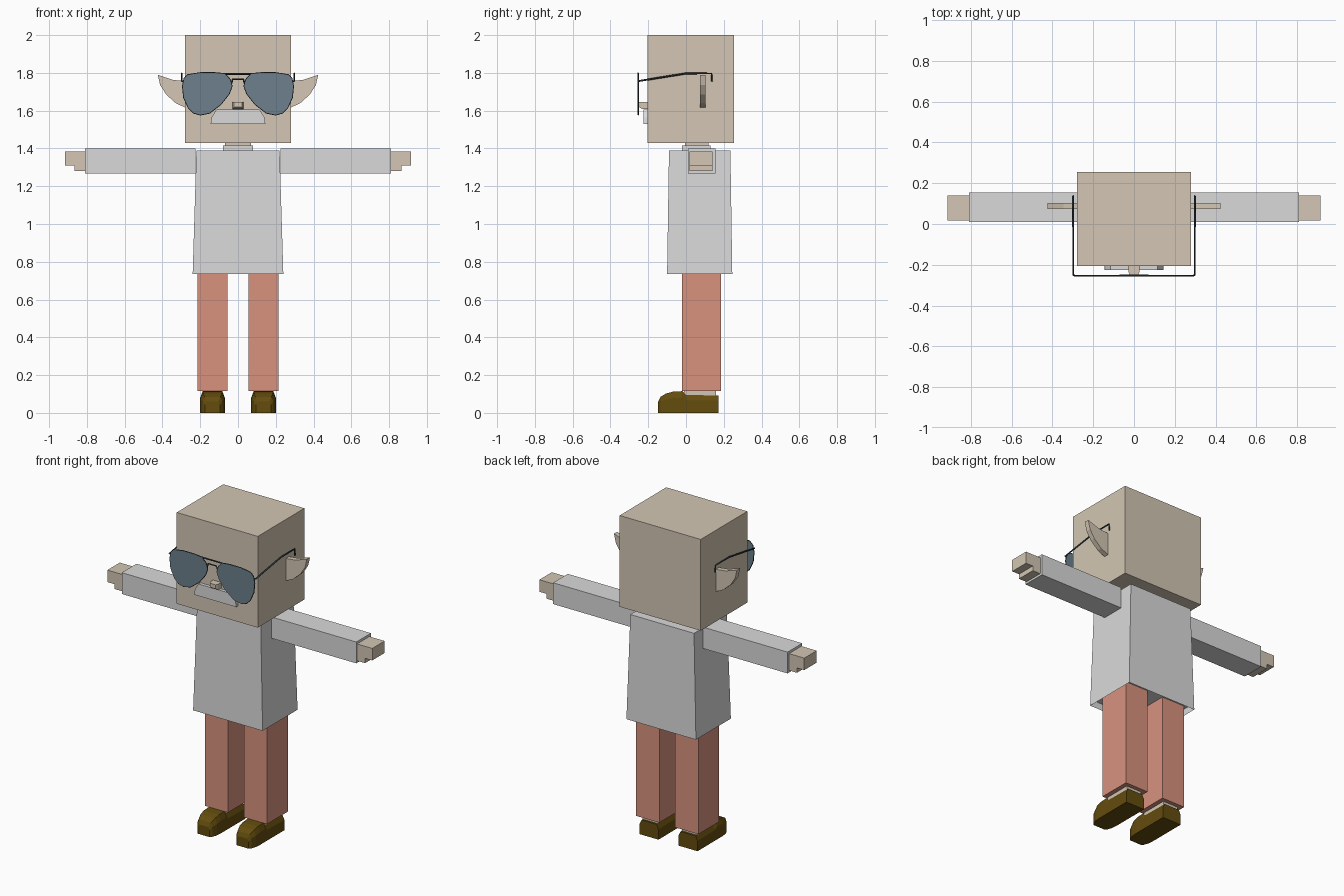
import bpy, bmesh
from mathutils import Vector

cube = bpy.data.objects.get("Cube")
if cube:
    bpy.data.objects.remove(cube, do_unlink=True)


def material(name, r, g, b):
    def lin(c):
        c /= 255
        return c / 12.92 if c <= 0.04045 else ((c + 0.055) / 1.055) ** 2.4
    col = (lin(r), lin(g), lin(b), 1)
    m = bpy.data.materials.new(name)
    m.use_nodes = True
    m.diffuse_color = col
    m.node_tree.nodes["Principled BSDF"].inputs["Base Color"].default_value = col
    return m


SKIN = material("skin", 211, 198, 179)
GREY = material("pale_grey", 218, 218, 218)
RED = material("trouser_red", 216, 146, 126)
BROWN = material("shoe_brown", 99, 76, 13)
LENS = material("lens_blue_grey", 109, 128, 140)
DARK = material("frame_dark", 48, 58, 63)


def finish(name, bm, mat):
    bmesh.ops.recalc_face_normals(bm, faces=bm.faces)
    me = bpy.data.meshes.new(name)
    bm.to_mesh(me)
    bm.free()
    me.materials.append(mat)
    ob = bpy.data.objects.new(name, me)
    bpy.context.scene.collection.objects.link(ob)
    return ob


def loft(name, rings, mat, recess=0):
    """Skin a list of equal point rings and cap both ends."""
    bm = bmesh.new()
    loops = [[bm.verts.new(p) for p in ring] for ring in rings]
    n = len(loops[0])
    for a, b in zip(loops, loops[1:]):
        for i in range(n):
            j = (i + 1) % n
            bm.faces.new((a[i], a[j], b[j], b[i]))
    start = bm.faces.new(loops[0])
    bm.faces.new(loops[-1])
    if recess:
        bmesh.ops.recalc_face_normals(bm, faces=bm.faces)
        bmesh.ops.inset_region(bm, faces=[start], thickness=0.004)
        bmesh.ops.translate(bm, verts=start.verts, vec=(0, 0, recess))
    return finish(name, bm, mat)


def rect(x0, x1, y0, y1, z):
    return [(x0, y0, z), (x1, y0, z), (x1, y1, z), (x0, y1, z)]


def box(name, xs, ys, zs, mat):
    return loft(name, [rect(*xs, *ys, z) for z in zs], mat)


def plate(name, outline, y0, y1, mat):
    """Extrude an x-z outline through y."""
    return loft(name, [[(x, y, z) for x, z in outline] for y in (y0, y1)], mat)


def tube(name, pts, radius, mat, closed=False):
    cu = bpy.data.curves.new(name + "_path", "CURVE")
    cu.dimensions = "3D"
    cu.bevel_depth = radius
    cu.bevel_resolution = 0
    cu.use_fill_caps = True
    sp = cu.splines.new("POLY")
    sp.points.add(len(pts) - 1)
    for p, co in zip(sp.points, pts):
        p.co = (*co, 1)
    sp.use_cyclic_u = closed
    tmp = bpy.data.objects.new(name + "_path", cu)
    me = bpy.data.meshes.new_from_object(tmp)
    bpy.data.objects.remove(tmp)
    me.name = name
    me.materials.clear()
    me.materials.append(mat)
    ob = bpy.data.objects.new(name, me)
    bpy.context.scene.collection.objects.link(ob)
    return ob


# Head, neck and torso
box("head", (-0.28, 0.28), (-0.205, 0.255), (1.43, 2.0), SKIN)
box("neck", (-0.07, 0.07), (-0.005, 0.12), (1.38, 1.435), SKIN)
box("collar", (-0.08, 0.08), (-0.02, 0.13), (1.38, 1.415), GREY)
loft("coat", [rect(-0.24, 0.24, -0.10, 0.245, 0.735),
              rect(-0.22, 0.22, -0.09, 0.235, 1.39)], GREY, recess=0.04)

# Nose and moustache
loft("nose", [[(-w, y, z0), (w, y, z0), (w, y, 1.645), (-w, y, 1.645)]
              for y, w, z0 in ((-0.2, 0.03, 1.61), (-0.235, 0.027, 1.61),
                               (-0.25, 0.02, 1.62))], SKIN)
half = [(0.145, 1.53), (0.14, 1.565), (0.115, 1.605)]
plate("moustache", half + [(-x, z) for x, z in reversed(half)],
      -0.225, -0.2, GREY)

EAR = [(0.27, 1.755), (0.345, 1.763), (0.425, 1.79), (0.412, 1.735),
       (0.38, 1.685), (0.33, 1.64), (0.27, 1.612)]
LENS_SHAPE = [(0.07, 1.795), (0.12, 1.80), (0.2, 1.80), (0.265, 1.79),
              (0.285, 1.77), (0.293, 1.73), (0.287, 1.67), (0.262, 1.615),
              (0.235, 1.588), (0.2, 1.578), (0.15, 1.588), (0.09, 1.635),
              (0.047, 1.69), (0.032, 1.73), (0.042, 1.765)]
# Shoe stations from toe to heel: y, half width, height
SHOE = [(-0.147, 0.04, 0.06), (-0.135, 0.052, 0.085), (-0.105, 0.062, 0.103),
        (-0.07, 0.065, 0.112), (-0.02, 0.065, 0.115), (0.0, 0.065, 0.095),
        (0.172, 0.065, 0.092)]

for side, s in (("left", 1), ("right", -1)):
    def span(a, b):
        return sorted((s * a, s * b))

    # Ear
    plate(side + "_ear", [(s * x, z) for x, z in EAR], 0.073, 0.104, SKIN)

    # Arm, hand and thumb step
    box(side + "_sleeve", span(0.225, 0.81), (0.01, 0.155), (1.267, 1.40), GREY)
    box(side + "_hand", span(0.8, 0.915), (0.018, 0.14), (1.31, 1.385), SKIN)
    box(side + "_lower_hand", span(0.8, 0.865), (0.018, 0.14), (1.28, 1.315), SKIN)

    # Leg, ankle and shoe
    box(side + "_trouser_leg", span(0.055, 0.215), (-0.02, 0.185), (0.115, 0.78), RED)
    box(side + "_ankle", span(0.083, 0.187), (-0.01, 0.16), (0.05, 0.12), SKIN)
    cx = s * 0.135
    loft(side + "_shoe",
         [[(cx - w, y, 0), (cx + w, y, 0), (cx + w, y, h * 0.7),
           (cx + w * 0.8, y, h), (cx - w * 0.8, y, h), (cx - w, y, h * 0.7)]
          for y, w, h in SHOE], BROWN)

    # Sunglasses lens, rim and temple
    shape = [(s * x, z) for x, z in LENS_SHAPE]
    plate(side + "_lens", shape, -0.257, -0.251, LENS)
    tube(side + "_lens_rim", [(x, -0.253, z) for x, z in shape], 0.0035, DARK, True)
    tube(side + "_temple", [(s * 0.29, -0.252, 1.755), (s * 0.298, -0.25, 1.757),
                            (s * 0.298, 0.0, 1.797), (s * 0.298, 0.135, 1.797),
                            (s * 0.298, 0.137, 1.755)], 0.005, DARK)

# Sunglasses bridges
tube("brow_bar", [(-0.07, -0.253, 1.794), (0.07, -0.253, 1.794)], 0.005, DARK)
tube("nose_bridge", [(-0.037, -0.253, 1.74), (-0.028, -0.253, 1.766),
                     (0.028, -0.253, 1.766), (0.037, -0.253, 1.74)], 0.005, DARK)
